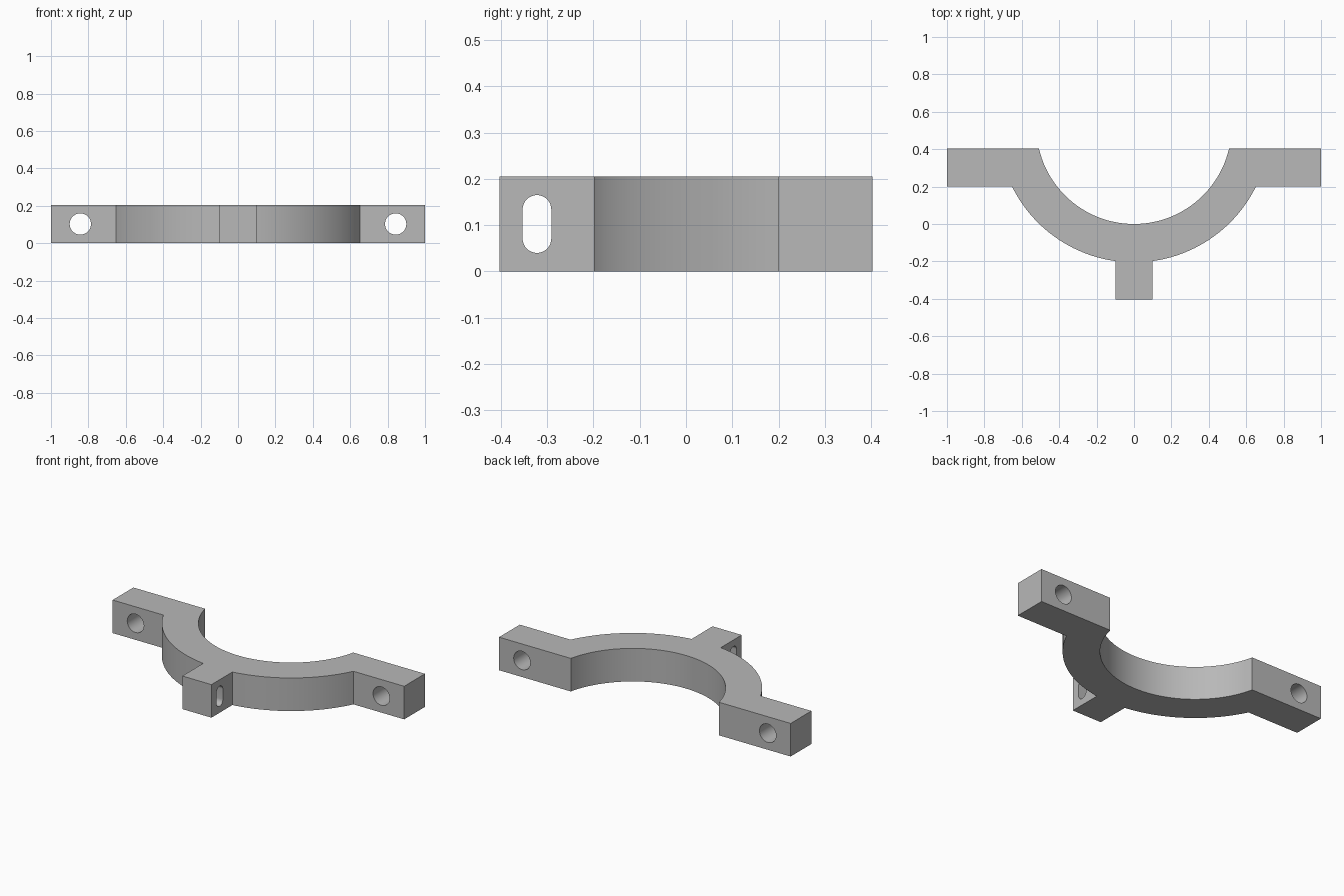
import bpy, bmesh
from math import asin, cos, sin, pi, tau
from mathutils import Matrix

cube = bpy.data.objects.get("Cube")
if cube:
    bpy.data.objects.remove(cube, do_unlink=True)

HEIGHT = 0.205
BACK = 0.403            # rear face of the arms
ARM_FRONT = 0.2         # front face of the arms
TAB = 0.1               # half width of the front tab
CENTRE, R_IN, R_OUT = 0.522, 0.522, 0.727

grey = bpy.data.materials.new("plain grey")
grey.use_nodes = True
colour = (0.48, 0.48, 0.48, 1)
grey.diffuse_color = colour
grey.node_tree.nodes["Principled BSDF"].inputs["Base Color"].default_value = colour


def prism(name, outline, depth, matrix=Matrix()):
    """Extrude a flat outline along its own z, then place it."""
    bm = bmesh.new()
    face = bm.faces.new([bm.verts.new((x, y, 0)) for x, y in outline])
    moved = bmesh.ops.extrude_face_region(bm, geom=[face])["geom"]
    bmesh.ops.translate(bm, vec=(0, 0, depth),
                        verts=[v for v in moved if isinstance(v, bmesh.types.BMVert)])
    bmesh.ops.recalc_face_normals(bm, faces=bm.faces)
    bm.transform(matrix)
    mesh = bpy.data.meshes.new(name)
    bm.to_mesh(mesh)
    bm.free()
    mesh.materials.append(grey)
    obj = bpy.data.objects.new(name, mesh)
    bpy.context.collection.objects.link(obj)
    return obj


def arc(radius, start, end, steps):
    return [(radius * cos(a), CENTRE + radius * sin(a))
            for a in (start + (end - start) * i / steps for i in range(steps + 1))]


def stadium(radius, straight, steps=16):
    """Round outline, stretched along y by the straight length."""
    pts = []
    for side in (1, -1):
        for i in range(steps + 1 if straight else steps):
            a = pi * i / steps + (0 if side > 0 else pi)
            pts.append((radius * cos(a), radius * sin(a) + side * straight / 2))
    return pts


# Half outline of the clamp: tab, outer arc, arm; then the mirrored half and inner arc
tab_angle = -pi / 2 + asin(TAB / R_OUT)
arm_angle = asin((ARM_FRONT - CENTRE) / R_OUT)
inner_angle = asin((BACK - CENTRE) / R_IN)
right_half = [(TAB, -BACK)] + arc(R_OUT, tab_angle, arm_angle, 24) + [(1, ARM_FRONT), (1, BACK)]
inner = arc(R_IN, inner_angle, -pi - inner_angle, 48)
left_half = [(-x, y) for x, y in reversed(right_half)]
clamp = prism("clamp_bracket", right_half + inner + left_half, HEIGHT)

# Bolt holes through the arms and a slot through the tab
along_y = Matrix.Rotation(pi / 2, 4, 'X')
along_x = Matrix.Rotation(pi / 2, 4, 'Z') @ along_y
mid = HEIGHT / 2
cutters = [prism(name, stadium(0.057, 0), 1,
                 Matrix.Translation((x, 0.8, mid)) @ along_y)
           for name, x in (("left_hole_cutter", 0.843), ("right_hole_cutter", -0.843))]
cutters.append(prism("slot_cutter", stadium(0.031, 0.063), 1,
                     Matrix.Translation((-0.5, -0.322, mid)) @ along_x))

bpy.context.view_layer.objects.active = clamp
for cutter in cutters:
    mod = clamp.modifiers.new(cutter.name, 'BOOLEAN')
    mod.operation = 'DIFFERENCE'
    mod.solver = 'EXACT'
    mod.object = cutter
    bpy.ops.object.modifier_apply(modifier=mod.name)
    bpy.data.objects.remove(cutter, do_unlink=True)

# Smooth curved walls, crisp edges
bpy.ops.object.select_all(action='DESELECT')
clamp.select_set(True)
bpy.ops.object.shade_smooth_by_angle()
